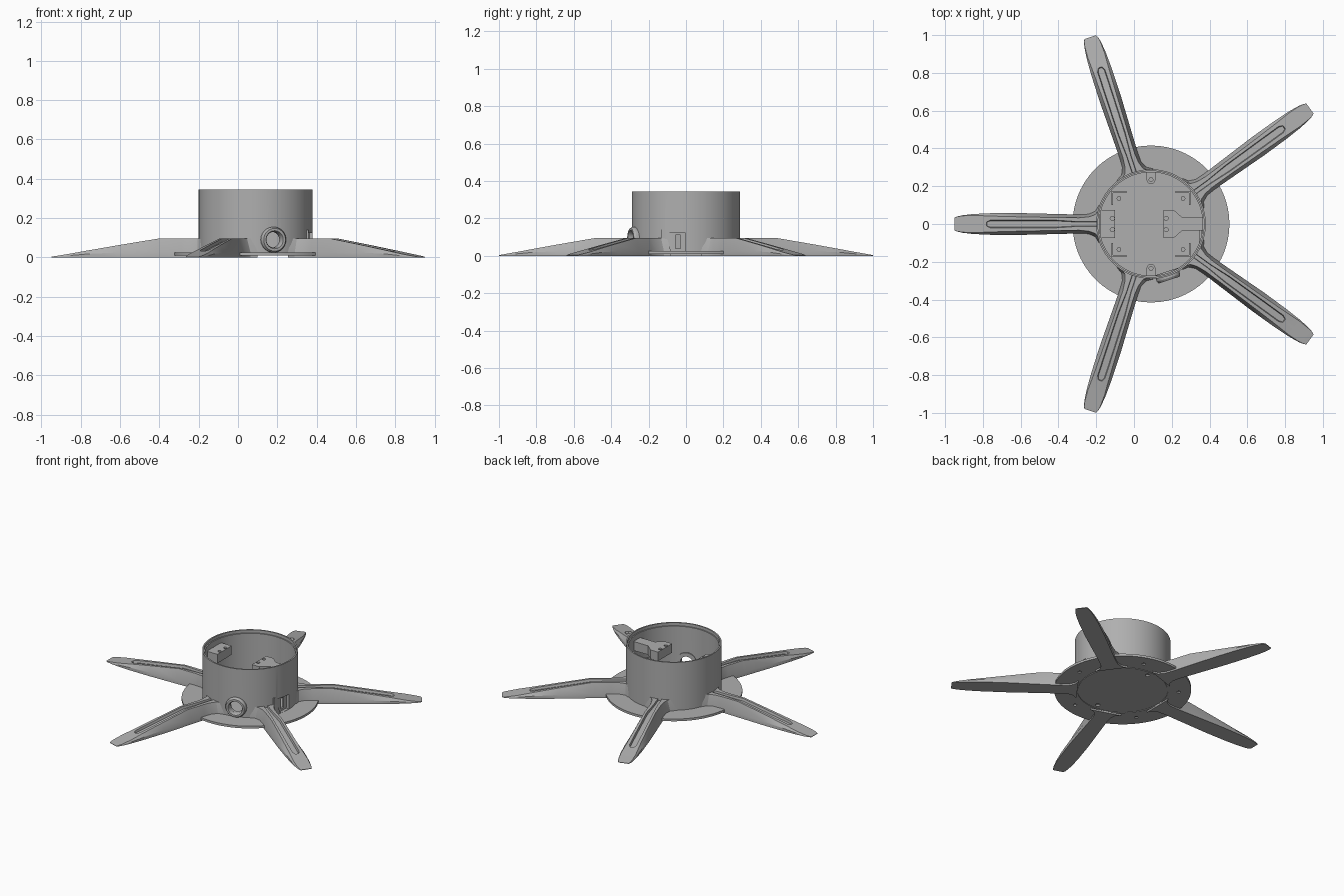
import bpy, bmesh, math
from mathutils import Matrix, Vector

if "Cube" in bpy.data.objects:
    bpy.data.objects.remove(bpy.data.objects["Cube"])

HUB = Vector((0.09, 0, 0))
GREY = (0.43, 0.43, 0.43, 1)
grey = bpy.data.materials.new("plain grey")
grey.use_nodes = True
grey.diffuse_color = GREY
grey.node_tree.nodes["Principled BSDF"].inputs["Base Color"].default_value = GREY


def finish(name, bm, angle=0.0, smooth=True):
    """Turn a hub-centred bmesh into a grey object, turned about the hub."""
    bmesh.ops.remove_doubles(bm, verts=bm.verts, dist=1e-5)
    bmesh.ops.recalc_face_normals(bm, faces=bm.faces)
    bm.transform(Matrix.Translation(HUB) @ Matrix.Rotation(angle, 4, "Z"))
    mesh = bpy.data.meshes.new(name)
    bm.to_mesh(mesh)
    bm.free()
    mesh.materials.append(grey)
    ob = bpy.data.objects.new(name, mesh)
    bpy.context.collection.objects.link(ob)
    if smooth:
        shade(ob)
    return ob


def shade(ob):
    bpy.ops.object.select_all(action="DESELECT")
    bpy.context.view_layer.objects.active = ob
    ob.select_set(True)
    bpy.ops.object.shade_smooth_by_angle(angle=math.radians(30))


def lathe(profile, steps=96):
    bm = bmesh.new()
    vs = [bm.verts.new((r, 0, z)) for r, z in profile]
    edges = [bm.edges.new(p) for p in zip(vs, vs[1:])]
    bmesh.ops.spin(bm, geom=vs + edges, cent=(0, 0, 0), axis=(0, 0, 1),
                   angle=math.tau, steps=steps, use_merge=True)
    return bm


def prism(outline, z0, z1):
    bm = bmesh.new()
    face = bm.faces.new([bm.verts.new((x, y, z0)) for x, y in outline])
    geom = bmesh.ops.extrude_face_region(bm, geom=[face])["geom"]
    bmesh.ops.translate(bm, vec=(0, 0, z1 - z0),
                        verts=[g for g in geom if isinstance(g, bmesh.types.BMVert)])
    return bm


def box(x0, x1, y0, y1, z0, z1):
    return prism([(x0, y0), (x1, y0), (x1, y1), (x0, y1)], z0, z1)


def cylinder(r, x, y, z0, z1, n=24):
    ring = [(x + r * math.cos(math.tau * i / n), y + r * math.sin(math.tau * i / n))
            for i in range(n)]
    return prism(ring, z0, z1)


def cut(ob, bm, angle=0.0):
    tool = finish("cutter", bm, angle, smooth=False)
    tool.hide_render = True
    mod = ob.modifiers.new("cut", "BOOLEAN")
    mod.object, mod.operation, mod.solver = tool, "DIFFERENCE", "EXACT"
    bpy.ops.object.select_all(action="DESELECT")
    bpy.context.view_layer.objects.active = ob
    ob.select_set(True)
    bpy.ops.object.modifier_apply(modifier=mod.name)
    bpy.data.objects.remove(tool)


# Round cup with base flange and an underside seam
cup = finish("cup_and_flange", lathe([
    (0, 0.01), (0.27, 0.01), (0.27, 0.014), (0.275, 0.014), (0.275, 0.01),
    (0.415, 0.01), (0.415, 0.025), (0.29, 0.025), (0.29, 0.345), (0.281, 0.345),
    (0.281, 0.325), (0.274, 0.325), (0.274, 0.03), (0, 0.03)]), smooth=False)

# Side socket recess and its opening
cut(cup, box(0.268, 0.4, -0.125, -0.005, 0.026, 0.125))
socket_plate = finish("socket_plate", box(0.255, 0.268, -0.13, 0.0, 0.028, 0.14))
cut(socket_plate, box(0.2, 0.35, -0.11, -0.03, 0.04, 0.11))

# Round port hole, screw holes
to_side = Matrix.Rotation(math.pi / 2, 4, "Y") @ Matrix.Translation((0, 0, 0))
PORT = math.radians(-72)
hole = cylinder(0.04, 0, 0, 0.2, 0.4, 32)
hole.transform(Matrix.Translation((0, 0, 0.09)) @ to_side)
cut(cup, hole, PORT)
for k in range(5):
    cut(cup, cylinder(0.011, 0.34, 0, 0, 0.018, 16), k * math.tau / 5)
for side in (-1, 1):
    cut(cup, cylinder(0.014, 0, side * 0.235, 0, 0.02, 16))
shade(cup)

# Port collar
collar = lathe([(0.04, 0.265), (0.065, 0.265), (0.065, 0.3), (0.058, 0.312),
                (0.046, 0.312), (0.04, 0.3), (0.04, 0.265)], 40)
collar.transform(Matrix.Translation((0, 0, 0.09)) @ to_side)
finish("port_collar", collar, PORT)


def leg_mesh():
    """Loft: radius, base half width, top half width, height, groove half width, depth."""
    rows = [(0.275, 0.1, 0.075, 0.095, 0.012, 0.012), (0.295, 0.068, 0.05, 0.095, 0.012, 0.012),
            (0.33, 0.052, 0.038, 0.095, 0.012, 0.012), (0.38, 0.05, 0.033, 0.095, 0.012, 0.012),
            (0.5, 0.053, 0.034, 0.095, 0.02, 0.016), (0.7, 0.058, 0.038, 0.062, 0.021, 0.016),
            (0.85, 0.057, 0.042, 0.036, 0.021, 0.014), (0.868, 0.056, 0.043, 0.033, 0.012, 0.013),
            (0.872, 0.056, 0.043, 0.032, 0.01, 0), (0.94, 0.053, 0.046, 0.02, 0.01, 0),
            (1.0, 0.046, 0.043, 0.01, 0.01, 0), (1.025, 0.04, 0.039, 0.006, 0.01, 0),
            (1.04, 0.033, 0.033, 0.003, 0.01, 0)]
    bm = bmesh.new()
    rings = []
    for r, base, top, h, g, d in rows:
        half = [(base, 0), (base, min(0.025, h * 0.5)), (top, h), (g, h), (g * 0.8, h - d)]
        loop = half + [(-y, z) for y, z in reversed(half)]
        rings.append([bm.verts.new((r, y, z)) for y, z in loop])
    for a, b in zip(rings, rings[1:]):
        for i in range(len(a)):
            j = (i + 1) % len(a)
            bm.faces.new((a[i], a[j], b[j], b[i]))
    bm.faces.new(rings[0])
    bm.faces.new(rings[-1])
    return bm


# Five splayed legs
for k in range(5):
    finish(f"leg_{k + 1}", leg_mesh(), math.radians(36 + 72 * k))

# Inner wall supports
half = [(0.065, 0.075), (0.12, 0.075), (0.165, 0.035), (0.277, 0.035)]
bracket = finish("left_support", prism(half + [(x, -y) for x, y in reversed(half)], 0.23, 0.29))
shelf = finish("right_support", box(-0.268, -0.19, -0.075, 0.075, 0.23, 0.29))
for y in (-0.03, 0.03):
    cut(bracket, cylinder(0.011, 0.08, y, 0.25, 0.3, 16))
    cut(shelf, cylinder(0.011, -0.205, y, 0.25, 0.3, 16))

# Floor corner guides, posts and screw tabs
for sx in (-1, 1):
    for sy in (-1, 1):
        finish("corner_guide_long", box(*sorted((sx * 0.13, sx * 0.21)),
                                        *sorted((sy * 0.165, sy * 0.175)), 0.03, 0.075))
        finish("corner_guide_short", box(*sorted((sx * 0.2, sx * 0.21)),
                                         *sorted((sy * 0.1, sy * 0.175)), 0.03, 0.075))
        finish("floor_post", cylinder(0.012, sx * 0.17, sy * 0.135, 0.03, 0.05, 16))
for side in (-1, 1):
    pts = [(0.023 * math.cos(a), 0.235 - 0.023 * math.sin(a))
           for a in [math.pi * i / 12 for i in range(13)]]
    pts += [(-0.023, 0.278), (0.023, 0.278)]
    tab = finish("screw_tab", prism([(x, side * y) for x, y in pts], 0.03, 0.06))
    cut(tab, cylinder(0.01, 0, side * 0.235, 0.04, 0.08, 16))
